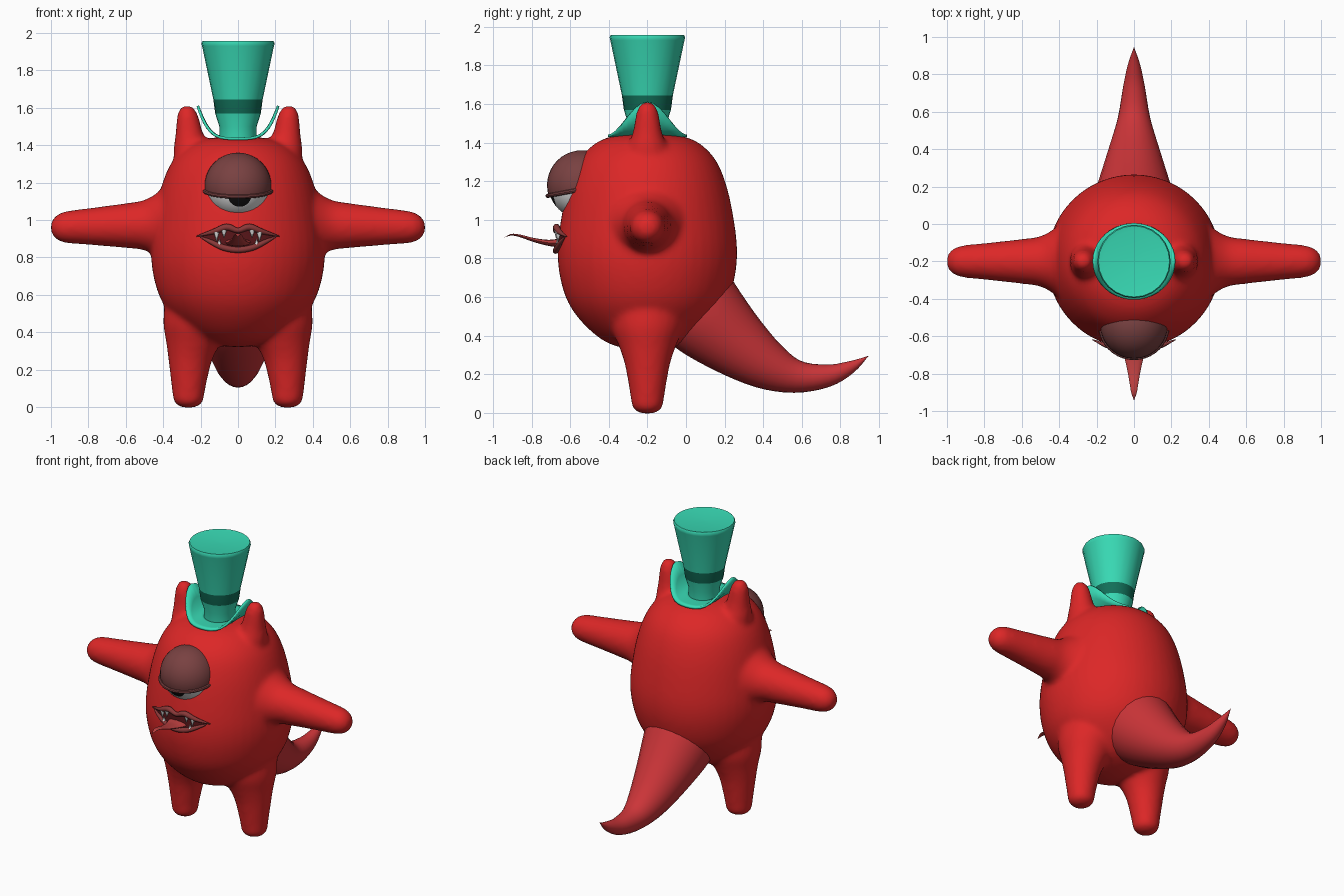
import bpy, bmesh, math
from mathutils import Vector

if "Cube" in bpy.data.objects:
    bpy.data.objects.remove(bpy.data.objects["Cube"])


def material(name, r, g, b):
    m = bpy.data.materials.new(name)
    m.use_nodes = True
    m.diffuse_color = (r, g, b, 1)
    bsdf = next(n for n in m.node_tree.nodes if n.type == 'BSDF_PRINCIPLED')
    bsdf.inputs["Base Color"].default_value = (r, g, b, 1)
    return m


RED = material("body red", .72, .02, .02)
TAIL = material("tail red", .6, .035, .04)
TEAL = material("hat teal", .04, .7, .46)
BAND = material("dark teal", .006, .16, .1)
LID = material("eyelid brown", .19, .053, .053)
LIP = material("lip red", .25, .04, .04)
WHITE = material("white", .75, .75, .75)
BLACK = material("black", .005, .005, .005)
THROAT = material("throat red", .1, .008, .01)
TONGUE = material("tongue red", .5, .05, .05)
X, Y, Z = Vector((1, 0, 0)), Vector((0, 1, 0)), Vector((0, 0, 1))


def smooth_path(pts, steps):
    """Catmull-Rom through points of any dimension."""
    pts = [Vector(p) for p in pts]
    if steps == 1:
        return pts
    ext = [pts[0]] + pts + [pts[-1]]
    out = []
    for a, b, c, d in zip(ext, ext[1:], ext[2:], ext[3:]):
        for i in range(steps):
            t = i / steps
            out.append(b + (c - a) * (t / 2) + (a * 2 - b * 5 + c * 4 - d) * (t * t / 2)
                       + (b * 3 - a - c * 3 + d) * (t ** 3 / 2))
    return out + [pts[-1]]


def tube(bm, pts, side, steps=4, segs=24, flat=1.0, axis=None):
    """Skin (x, y, z, radius) points with rings; side lies across the path."""
    path = smooth_path(pts, steps)
    rings = []
    for i, p in enumerate(path):
        t = axis or (path[min(i + 1, len(path) - 1)] - path[max(i - 1, 0)]).to_3d().normalized()
        u = (side - t * side.dot(t)).normalized()
        v = t.cross(u) * flat
        r = max(p[3], .0008)
        rings.append([bm.verts.new(Vector(p[:3]) + (u * math.cos(a) + v * math.sin(a)) * r)
                      for a in (2 * math.pi * k / segs for k in range(segs))])
    for a, b in zip(rings, rings[1:]):
        for k in range(segs):
            n = (k + 1) % segs
            bm.faces.new((a[k], a[n], b[n], b[k]))
    bm.faces.new(rings[0][::-1])
    bm.faces.new(rings[-1])


def finish(name, bm, *mats, angle=50):
    bmesh.ops.recalc_face_normals(bm, faces=bm.faces[:])
    me = bpy.data.meshes.new(name)
    bm.to_mesh(me)
    bm.free()
    for m in mats:
        me.materials.append(m)
    ob = bpy.data.objects.new(name, me)
    bpy.context.collection.objects.link(ob)
    bpy.ops.object.select_all(action='DESELECT')
    ob.select_set(True)
    bpy.context.view_layer.objects.active = ob
    bpy.ops.object.shade_smooth_by_angle(angle=math.radians(angle))
    return ob


CY = -.2   # the body axis stands forward of the tail

# Body with arms, legs and ears, fused into one soft skin
bm = bmesh.new()
trunk = [(0, 1.445), (.1, 1.442), (.2, 1.428), (.285, 1.385), (.36, 1.3), (.412, 1.17),
         (.448, 1.0), (.465, .84), (.452, .7), (.41, .57), (.33, .46), (.22, .37),
         (.1, .33), (0, .32)]
tube(bm, [(0, CY, z, r) for r, z in trunk], X, segs=48, axis=-Z)
arm = [(.3, .27), (.36, .235), (.42, .18), (.5, .135), (.6, .12), (.78, .1),
       (.92, .085), (.97, .065), (.995, .035), (1.004, 0)]
leg = [(.265, -.004, 0), (.265, .002, .045), (.265, .03, .078), (.264, .1, .09),
       (.255, .25, .117), (.235, .35, .15), (.21, .45, .19), (.18, .58, .21)]
ear = [(.2, 1.28, .14), (.235, 1.37, .11), (.257, 1.44, .08), (.265, 1.51, .066),
       (.27, 1.57, .053), (.272, 1.605, .03), (.272, 1.617, 0)]
for s in (-1, 1):
    tube(bm, [(s * x, CY, .985 - .025 * x, r) for x, r in arm], Y, axis=X * s)
    tube(bm, [(s * x, CY, z, r) for x, z, r in leg], Y, axis=Z)
    tube(bm, [(s * x, CY, z, r) for x, z, r in ear], Y, axis=Z)
body = finish("body", bm, RED)
mod = body.modifiers.new("fuse", 'REMESH')
mod.mode = 'VOXEL'
mod.voxel_size = .016
mod.use_smooth_shade = True
mod = body.modifiers.new("soften", 'SMOOTH')
mod.factor = .5
mod.iterations = 8

# Tail, curling up to a point
bm = bmesh.new()
tail = [(.02, .6, .23), (.1, .5, .225), (.265, .355, .176), (.425, .245, .128),
        (.575, .188, .085), (.735, .193, .058), (.855, .238, .032), (.945, .295, 0)]
tube(bm, [(0, y, z, r) for y, z, r in tail], X)
finish("tail", bm, TAIL)

# Hat crown with its band
bm = bmesh.new()
crown = [(.1, 1.42), (.1, 1.5), (.122, 1.57), (.132, 1.645), (.192, 1.93), (.196, 1.945),
         (.19, 1.958), (.165, 1.954), (0, 1.95)]
tube(bm, [(0, CY, z, r) for r, z in crown], X, steps=1, axis=Z)
for f in bm.faces:
    f.material_index = int(1.57 < f.calc_center_median().z < 1.645)
finish("hat_crown", bm, TEAL, BAND)

# Hat brim, turned up at both sides
bm = bmesh.new()
rings = []
for k in (.4, .55, .7, .85, 1):
    ring = []
    for i in range(40):
        a = 2 * math.pi * i / 40
        c = k * math.cos(a)
        ring.append(bm.verts.new((.215 * c, CY + .205 * k * math.sin(a), 1.435 + .175 * c ** 4)))
    rings.append(ring)
for a, b in zip(rings, rings[1:]):
    for k in range(40):
        n = (k + 1) % 40
        bm.faces.new((a[k], b[k], b[n], a[n]))
brim = finish("hat_brim", bm, TEAL)
mod = brim.modifiers.new("thickness", 'SOLIDIFY')
mod.thickness = .014
mod.offset = 0

# Eyeball, its pole turned to the pupil
EYE = Vector((0, -.54, 1.18))
look = Vector((.01, -.165, -.055)).normalized()
bm = bmesh.new()
bmesh.ops.create_uvsphere(bm, u_segments=28, v_segments=26, radius=.173)
turn = look.to_track_quat('Z', 'Y')
for v in bm.verts:
    v.co = turn @ v.co + EYE
for f in bm.faces:
    f.material_index = int((f.calc_center_median() - EYE).angle(look) < .36)
finish("eyeball", bm, WHITE, BLACK)

# Heavy upper eyelid and its rolled edge
tilt = .188
bm = bmesh.new()
bmesh.ops.create_uvsphere(bm, u_segments=32, v_segments=20, radius=.18)
bmesh.ops.translate(bm, verts=bm.verts[:], vec=EYE)
hinge = EYE - Z * .022
bmesh.ops.bisect_plane(bm, geom=bm.verts[:] + bm.edges[:] + bm.faces[:], plane_co=hinge,
                       plane_no=(0, -math.sin(tilt), math.cos(tilt)), clear_inner=True)
finish("eyelid", bm, LID)
bpy.ops.mesh.primitive_torus_add(location=hinge, rotation=(tilt, 0, 0), major_radius=.18,
                                 minor_radius=.011, major_segments=40, minor_segments=8)
edge = bpy.context.object
edge.name = "eyelid_edge"
edge.data.materials.append(LID)
bpy.ops.object.shade_smooth_by_angle()


# Mouth pieces wrap round the front of the body
def on_front(x, z, out):
    return Vector((x, CY - math.sqrt(.463 ** 2 - x * x) - out, z))


def lip_line(half):
    return [(-x, z, r) for x, z, r in half[:0:-1]] + half


upper = lip_line([(0, .944, .014), (.06, .962, .018), (.13, .938, .014), (.222, .913, .003)])
lower = lip_line([(0, .84, .016), (.08, .853, .016), (.15, .885, .012), (.205, .912, .003)])
for name, line in (("upper_lip", upper), ("lower_lip", lower)):
    bm = bmesh.new()
    tube(bm, [(*on_front(x, z, .012), r) for x, z, r in line], Z, segs=10)
    finish(name, bm, LIP)

bm = bmesh.new()
rows = [[bm.verts.new(on_front(p[0], p[1], .007)) for p in smooth_path(line, 4)]
        for line in (upper, lower)]
for i in range(len(rows[0]) - 1):
    bm.faces.new((rows[0][i], rows[0][i + 1], rows[1][i + 1], rows[1][i]))
finish("mouth_inside", bm, THROAT)

# Small pointed teeth
bm = bmesh.new()
for s in (-1, 1):
    for x, top, tip in ((.115, .935, .885), (.075, .945, .905), (.1, .86, .9)):
        tube(bm, [(*on_front(s * x, top, .012), .015), (*on_front(s * x, tip, .016), 0)],
             X, steps=1, segs=8)
finish("teeth", bm, WHITE)

# Tongue, thin and pointed
bm = bmesh.new()
tongue = [(-.6, .885, .075), (-.67, .88, .068), (-.72, .882, .05), (-.79, .896, .034),
          (-.86, .917, .022), (-.905, .923, .014), (-.942, .908, 0)]
tube(bm, [(0, y, z, r) for y, z, r in tongue], X, segs=12, flat=.3)
finish("tongue", bm, TONGUE)
